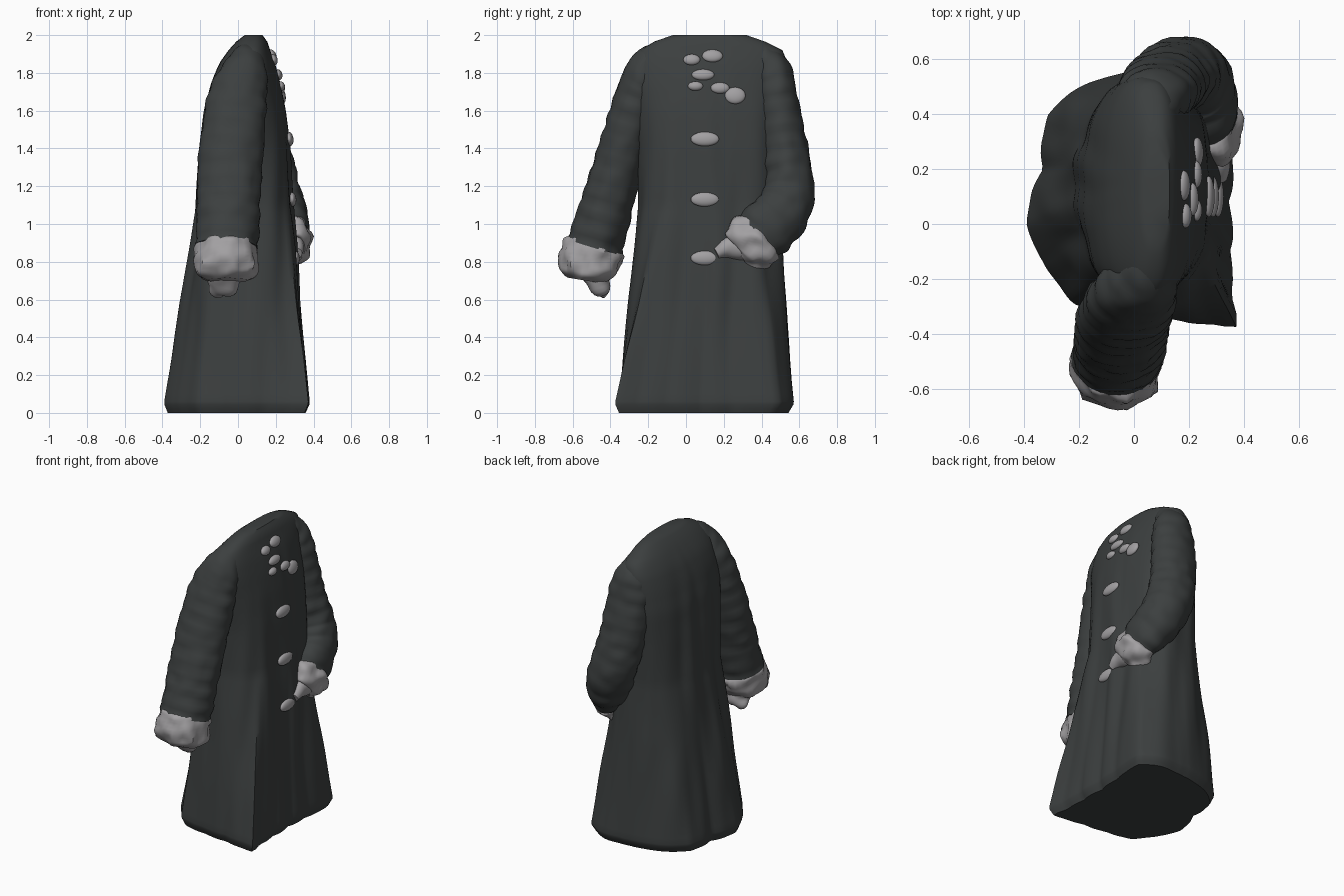
import bpy, bmesh, math
from mathutils import Vector, noise
from mathutils.bvhtree import BVHTree

if "Cube" in bpy.data.objects:
    bpy.data.objects.remove(bpy.data.objects["Cube"])


def material(name, rgb):
    m = bpy.data.materials.new(name)
    m.diffuse_color = (*rgb, 1)
    m.use_nodes = True
    m.node_tree.nodes["Principled BSDF"].inputs["Base Color"].default_value = m.diffuse_color
    return m


cloth = material("dark_cloth", (0.045, 0.05, 0.05))
fur = material("grey_trim", (0.36, 0.35, 0.36))


def loft(name, rings, mat, angle=50):
    """Skin a stack of closed rings, cap both ends; returns a BVH of the surface."""
    bm = bmesh.new()
    vs = [[bm.verts.new(p) for p in r] for r in rings]
    n = len(rings[0])
    for a, b in zip(vs, vs[1:]):
        for i in range(n):
            j = (i + 1) % n
            bm.faces.new((a[i], a[j], b[j], b[i]))
    bm.faces.new(vs[0][::-1])
    bm.faces.new(vs[-1])
    bmesh.ops.recalc_face_normals(bm, faces=bm.faces)
    tree = BVHTree.FromBMesh(bm)
    me = bpy.data.meshes.new(name)
    bm.to_mesh(me)
    bm.free()
    ob = bpy.data.objects.new(name, me)
    me.materials.append(mat)
    bpy.context.collection.objects.link(ob)
    bpy.ops.object.select_all(action='DESELECT')
    bpy.context.view_layer.objects.active = ob
    ob.select_set(True)
    bpy.ops.object.shade_smooth_by_angle(angle=math.radians(angle))
    return tree


def sample(keys, t):
    """Linear lookup in rows whose first entry is the parameter."""
    for a, b in zip(keys, keys[1:]):
        if t <= b[0]:
            f = (t - a[0]) / (b[0] - a[0])
            return [p + (q - p) * f for p, q in zip(a, b)][1:]
    return keys[-1][1:]


def spline(keys, steps):
    """Catmull-Rom through rows of numbers."""
    k = [keys[0]] + list(keys) + [keys[-1]]
    out = []
    for i in range(1, len(k) - 2):
        for s in range(steps):
            t = s / steps
            out.append([0.5 * (2 * b + (c - a) * t + (2 * a - 5 * b + 4 * c - d) * t * t
                               + (3 * b - a - 3 * c + d) * t ** 3)
                        for a, b, c, d in zip(*k[i - 1:i + 3])])
    return out + [list(keys[-1])]


def tube(name, keys, mat, ripple=0.0, lump=0.0, steps=10, n=32):
    """Oval tube along (x, y, z, radius_x, radius_side) stations."""
    st = spline(keys, steps)
    pts = [Vector(s[:3]) for s in st]
    rings, run = [], 0
    for i, s in enumerate(st):
        if i:
            run += (pts[i] - pts[i - 1]).length
        t = (pts[min(i + 1, len(pts) - 1)] - pts[max(i - 1, 0)]).normalized()
        u = (Vector((1, 0, 0)) - t * t.x).normalized()
        v = t.cross(u)
        k = 1 + ripple * abs(math.sin(run * math.pi / 0.1))
        ring = []
        for j in range(n):
            a = math.tau * j / n
            p = pts[i] + u * (s[3] * k * math.cos(a)) + v * (s[4] * k * math.sin(a))
            ring.append(p + (p - pts[i]).normalized() * lump * noise.noise(p * 14))
        rings.append(ring)
    loft(name, rings, mat)


# Coat body: rounded upper body blending down into the angular hem outline
C = Vector((0, 0.08))
hem = [(0.39, -0.39), (0.36, -0.27), (0.35, -0.1), (0.35, 0.08), (0.36, 0.25), (0.38, 0.38),
       (0.38, 0.5), (0.27, 0.57), (0.05, 0.56), (-0.2, 0.5), (-0.32, 0.4), (-0.34, 0.2),
       (-0.4, 0.0), (-0.34, -0.14), (-0.21, -0.3), (-0.05, -0.33), (0.15, -0.35), (0.3, -0.38)]
polar = sorted((math.atan2(y - C.y, x - C.x) % math.tau, math.hypot(x - C.x, y - C.y)) for x, y in hem)
polar = [(polar[-1][0] - math.tau, polar[-1][1])] + polar + [(polar[0][0] + math.tau, polar[0][1])]
# z, x min, x max, y min, y max
levels = [(0, -0.21, 0.30, -0.25, 0.50), (1.1, -0.21, 0.29, -0.25, 0.50), (1.4, -0.2, 0.275, -0.25, 0.51),
          (1.6, -0.18, 0.25, -0.27, 0.53), (1.75, -0.14, 0.22, -0.29, 0.54), (1.85, -0.1, 0.195, -0.28, 0.54),
          (1.92, -0.05, 0.17, -0.24, 0.51), (1.965, -0.01, 0.155, -0.17, 0.42), (2.0, 0.035, 0.13, -0.07, 0.32)]
zs = [0, 0.02, 0.045, 0.06] + [0.06 + 0.04 * i for i in range(1, 46)] + [1.89, 1.92, 1.94, 1.965, 1.985, 2.0]
rings = []
for z in zs:
    x0, x1, y0, y1 = sample(levels, z)
    c, a, b = Vector(((x0 + x1) / 2, (y0 + y1) / 2)), (x1 - x0) / 2, (y1 - y0) / 2
    t = max(0, 1 - z / 1.1)
    ring = []
    for i in range(120):
        th = math.tau * i / 120
        d = Vector((math.cos(th), math.sin(th)))
        upper = c + d * (abs(d.x / a) ** 2.5 + abs(d.y / b) ** 2.5) ** -0.4
        lower = C + d * sample(polar, th)[0]
        p = upper.lerp(lower, t)
        # vertical drape folds, fading at the shoulders
        fade = min(1, max(0, (1.95 - z) / 0.8)) * min(1, 0.4 + z)
        q = noise.noise((p.x * 9, p.y * 9, z * 1.3)) * 0.022 + 0.005 * math.sin(9 * th + z)
        p += d * q * fade
        if z < 0.05:
            p = C + (p - C) * (0.93 + 1.4 * z)
        ring.append((p.x, p.y, z))
    rings.append(ring)
body = loft("coat_body", rings, cloth)

# Hanging sleeve with cuff and hand stub
tube("hanging_sleeve", [(0.06, -0.12, 1.93, 0.05, 0.05), (0.04, -0.2, 1.83, 0.11, 0.10),
                        (0.0, -0.255, 1.68, 0.15, 0.115), (-0.035, -0.335, 1.4, 0.165, 0.125),
                        (-0.05, -0.42, 1.1, 0.163, 0.135), (-0.06, -0.485, 0.88, 0.16, 0.145)],
     cloth, ripple=0.05, lump=0.01)
tube("hanging_cuff", [(-0.06, -0.482, 0.9, 0.14, 0.13), (-0.06, -0.49, 0.875, 0.165, 0.155),
                      (-0.06, -0.515, 0.79, 0.165, 0.16), (-0.06, -0.525, 0.73, 0.155, 0.14),
                      (-0.06, -0.53, 0.70, 0.11, 0.10)], fur, lump=0.03, steps=5)
tube("hanging_hand", [(-0.07, -0.48, 0.76, 0.10, 0.08), (-0.08, -0.46, 0.68, 0.09, 0.06),
                      (-0.1, -0.44, 0.635, 0.055, 0.035), (-0.1, -0.435, 0.61, 0.02, 0.015)],
     fur, lump=0.015, steps=5)

# Bent sleeve, its forearm crossing to the front
tube("bent_sleeve", [(0.08, 0.37, 1.93, 0.05, 0.05), (0.08, 0.45, 1.82, 0.11, 0.10),
                     (0.09, 0.485, 1.66, 0.145, 0.105), (0.12, 0.52, 1.4, 0.15, 0.12),
                     (0.17, 0.545, 1.2, 0.15, 0.13), (0.22, 0.51, 1.07, 0.14, 0.145),
                     (0.26, 0.43, 0.98, 0.12, 0.15), (0.275, 0.38, 0.93, 0.10, 0.14)],
     cloth, ripple=0.045, lump=0.01)
tube("bent_cuff", [(0.275, 0.40, 0.95, 0.09, 0.12), (0.28, 0.375, 0.925, 0.11, 0.155),
                   (0.285, 0.34, 0.88, 0.105, 0.155), (0.28, 0.31, 0.845, 0.08, 0.12),
                   (0.28, 0.29, 0.83, 0.05, 0.07)], fur, lump=0.03, steps=5)
tube("bent_hand", [(0.29, 0.31, 0.88, 0.07, 0.07), (0.30, 0.22, 0.87, 0.05, 0.05),
                   (0.31, 0.16, 0.845, 0.03, 0.03)], fur, lump=0.012, steps=5)


# Buttons and collar trim pressed into the front surface
def patch(name, y, z, ry, rz):
    hit, nor, _, _ = body.ray_cast(Vector((2, y, z)), Vector((-1, 0, 0)))
    bpy.ops.mesh.primitive_uv_sphere_add(segments=20, ring_count=12, location=hit)
    ob = bpy.context.object
    ob.name = name
    ob.scale = (0.022, ry, rz)
    ob.rotation_euler = (0, -math.atan2(nor.z, nor.x), 0)
    ob.data.materials.append(fur)
    bpy.ops.object.shade_smooth()


for y, z in [(0.1, 1.45), (0.1, 1.13), (0.1, 0.82)]:
    patch("button", y, z, 0.075, 0.038)
for y, z, ry, rz in [(0.03, 1.87, 0.045, 0.03), (0.14, 1.89, 0.055, 0.035), (0.09, 1.79, 0.06, 0.03),
                     (0.05, 1.73, 0.04, 0.025), (0.18, 1.72, 0.05, 0.03), (0.26, 1.68, 0.055, 0.045)]:
    patch("collar_trim", y, z, ry, rz)
